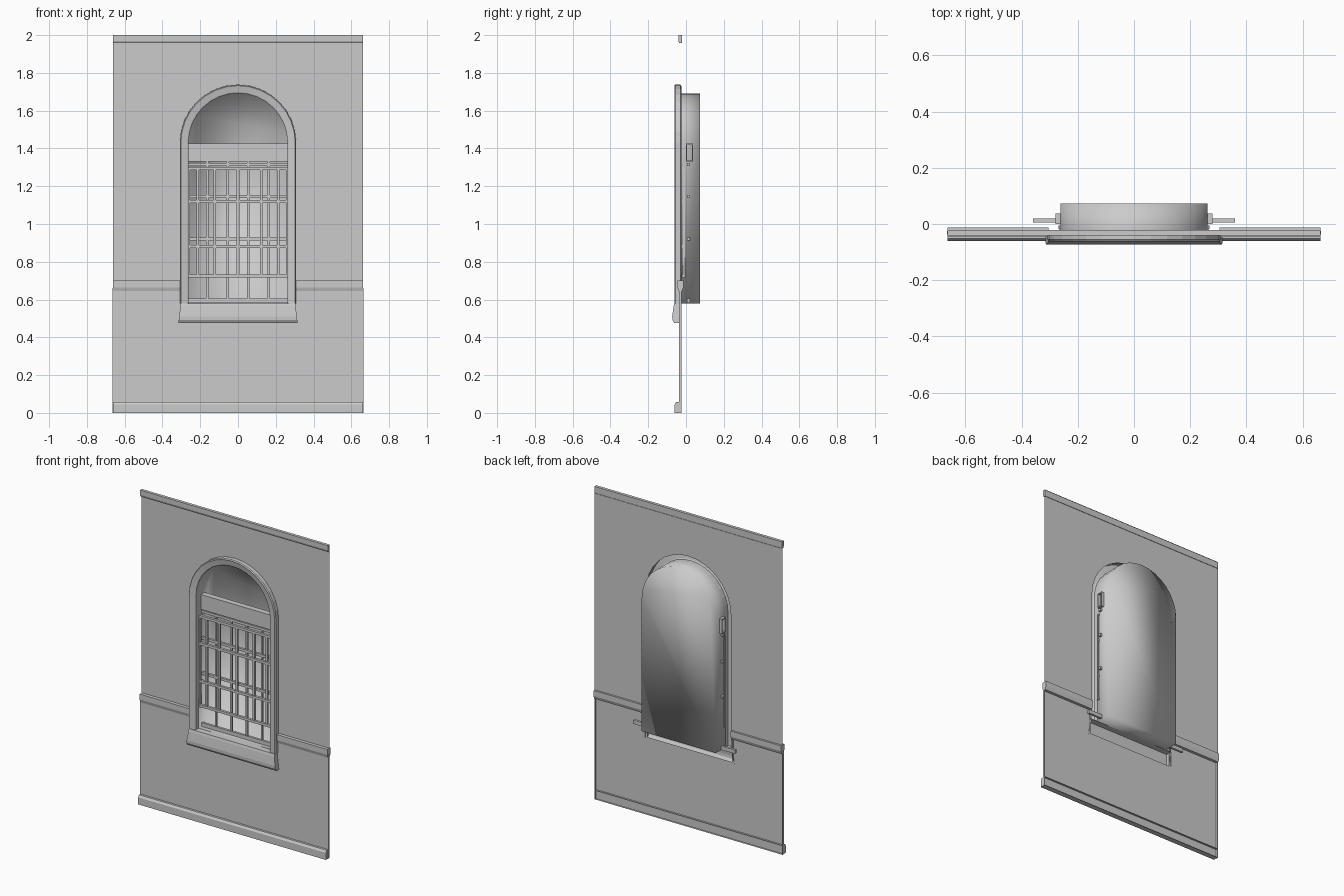
import bpy, bmesh, math

if "Cube" in bpy.data.objects:
    bpy.data.objects.remove(bpy.data.objects["Cube"])

# One plain grey for everything
GREY = (0.6, 0.6, 0.6, 1)
grey = bpy.data.materials.new("plain_grey")
grey.use_nodes = True
grey.diffuse_color = GREY
grey.node_tree.nodes["Principled BSDF"].inputs["Base Color"].default_value = GREY

W = 0.663        # half width of the wall
SPRING = 1.43    # height where the arch starts
BASE = 0.58      # height of the window floor
R = 0.262        # half width of the recess
HOLE = 0.30      # half width of the wall opening
STEPS = 16


def finish(name, bm, smooth=False):
    mesh = bpy.data.meshes.new(name)
    bm.to_mesh(mesh)
    bm.free()
    mesh.materials.append(grey)
    ob = bpy.data.objects.new(name, mesh)
    bpy.context.collection.objects.link(ob)
    if smooth:
        mesh.polygons.foreach_set("use_smooth", [True] * len(mesh.polygons))
    return ob


def boxes(name, spans):
    """One object from (x0, x1, y0, y1, z0, z1) blocks."""
    bm = bmesh.new()
    for x0, x1, y0, y1, z0, z1 in spans:
        vs = bmesh.ops.create_cube(bm, size=1)["verts"]
        for v in vs:
            v.co = (x0 + (v.co.x + 0.5) * (x1 - x0),
                    y0 + (v.co.y + 0.5) * (y1 - y0),
                    z0 + (v.co.z + 0.5) * (z1 - z0))
    return finish(name, bm)


def arch(r, y, bottom):
    """Points of an upright arch, from its left foot to its right foot."""
    pts = [(r, y, bottom)]
    for i in range(STEPS + 1):
        a = math.pi * i / STEPS
        pts.append((r * math.cos(a), y, SPRING + r * math.sin(a)))
    return pts + [(-r, y, bottom)]


def loft(bm, rows, closed=False):
    rings = [[bm.verts.new(p) for p in row] for row in rows]
    for a, b in zip(rings, rings[1:]):
        n = len(a)
        for i in range(n if closed else n - 1):
            j = (i + 1) % n
            bm.faces.new((a[i], a[j], b[j], b[i]))
    return rings


def moulding(name, profile, x0, x1, taper=None):
    """Extrude a (y, z) profile along x with capped ends."""
    taper = taper or (lambda z: 1)
    bm = bmesh.new()
    rows = [[(x * taper(z), y, z) for y, z in profile] for x in (x0, x1)]
    rings = loft(bm, rows)
    for ring in rings:
        bm.faces.new(ring)
    bmesh.ops.recalc_face_normals(bm, faces=bm.faces)
    return finish(name, bm)


def half_panels(name, points, y):
    """A flat panel made of two mirrored halves, facing the front."""
    bm = bmesh.new()
    for s in (1, -1):
        bm.faces.new([bm.verts.new((s * x, y, z)) for x, z in points])
    for f in bm.faces:
        f.normal_update()
        if f.normal.y > 0:
            f.normal_flip()
    bmesh.ops.remove_doubles(bm, verts=bm.verts, dist=1e-5)
    return finish(name, bm)


# Upper and lower wall around the arched opening
curve = [(x, z) for x, _, z in arch(HOLE, 0, 0.66)[:STEPS // 2 + 2]]
curve[-1] = (0, SPRING + HOLE)
half_panels("upper_wall", [(0, 2), (W, 2), (W, 0.66)] + curve, -0.025)
half_panels("lower_wall", [(0, 0), (W, 0), (W, 0.66), (HOLE, 0.66),
                           (HOLE, 0.49), (0, 0.49)], -0.038)
boxes("lower_wall_ends", [(s * W - 0.002, s * W + 0.002, -0.038, -0.025, 0, 0.66)
                          for s in (1, -1)])

# Long mouldings
moulding("crown_moulding", [(-0.022, 2), (-0.041, 2), (-0.041, 1.97),
                            (-0.036, 1.957), (-0.022, 1.957)], -W, W)
moulding("baseboard", [(-0.025, 0), (-0.06, 0), (-0.06, 0.045),
                       (-0.052, 0.058), (-0.025, 0.058)], -W, W)
rail = [(-0.013, 0.70), (-0.046, 0.70), (-0.046, 0.665), (-0.04, 0.645),
        (-0.02, 0.645), (-0.013, 0.665)]
moulding("chair_rail_left", rail + rail[:1], 0.305, W)
moulding("chair_rail_right", rail + rail[:1], -W, -0.305)

# Arched trim, open at the back
bm = bmesh.new()
trim = [(HOLE, -0.025), (0.308, -0.03), (0.308, -0.056), (0.303, -0.062),
        (0.297, -0.06), (0.268, -0.054), (R, -0.05), (R, -0.023)]
loft(bm, [arch(r, y, BASE) for r, y in trim])
bmesh.ops.recalc_face_normals(bm, faces=bm.faces)
finish("arched_trim", bm)

# Recess behind the window: sides, floor and back in one smooth shell
bm = bmesh.new()
rings = loft(bm, [arch(R, -0.023, BASE), arch(R, 0.073, BASE)], closed=True)
bm.faces.new(rings[1])
bmesh.ops.recalc_face_normals(bm, faces=bm.faces)
finish("window_recess", bm, smooth=True)

# Sill, wider below than above
moulding("window_sill", [(-0.023, BASE), (-0.062, BASE), (-0.066, 0.565),
                         (-0.073, 0.51), (-0.072, 0.492), (-0.062, 0.476),
                         (-0.038, 0.476)],
         -0.303, 0.303, lambda z: 1.0 + 0.4 * (BASE - z))

# Hollow head box above the shutters
h = 0.28
boxes("head_box", [(-h, h, 0, 0.006, 1.33, 1.425),
                   (-h, h, 0.031, 0.037, 1.33, 1.425),
                   (-h, h, 0.006, 0.031, 1.33, 1.336),
                   (-h, h, 0.006, 0.031, 1.419, 1.425)])

# Front lattice
bars = [(x - 0.007, x + 0.007, -0.017, -0.006, 0.72, 1.295)
        for x in (-0.262, -0.213, -0.123, 0, 0.123, 0.213, 0.262)]
bars += [(-0.266, 0.266, -0.021, -0.005, z - 0.008, z + 0.008)
         for z in (0.724, 0.88, 1.12, 1.293)]
boxes("front_lattice", bars)

# Rear lattice, its cross bars let into the recess sides
bars = [(x - 0.006, x + 0.006, 0.007, 0.018, 0.60, 1.33)
        for x in (-0.163, -0.054, 0.054, 0.163)]
bars += [(-0.275, 0.275, 0.005, 0.02, z - 0.008, z + 0.008)
         for z in (0.92, 1.145, 1.315)]
boxes("rear_lattice", bars)

# Long bottom bar
boxes("bottom_bar", [(-0.36, 0.36, 0.005, 0.02, BASE + 0.001, 0.605)])
